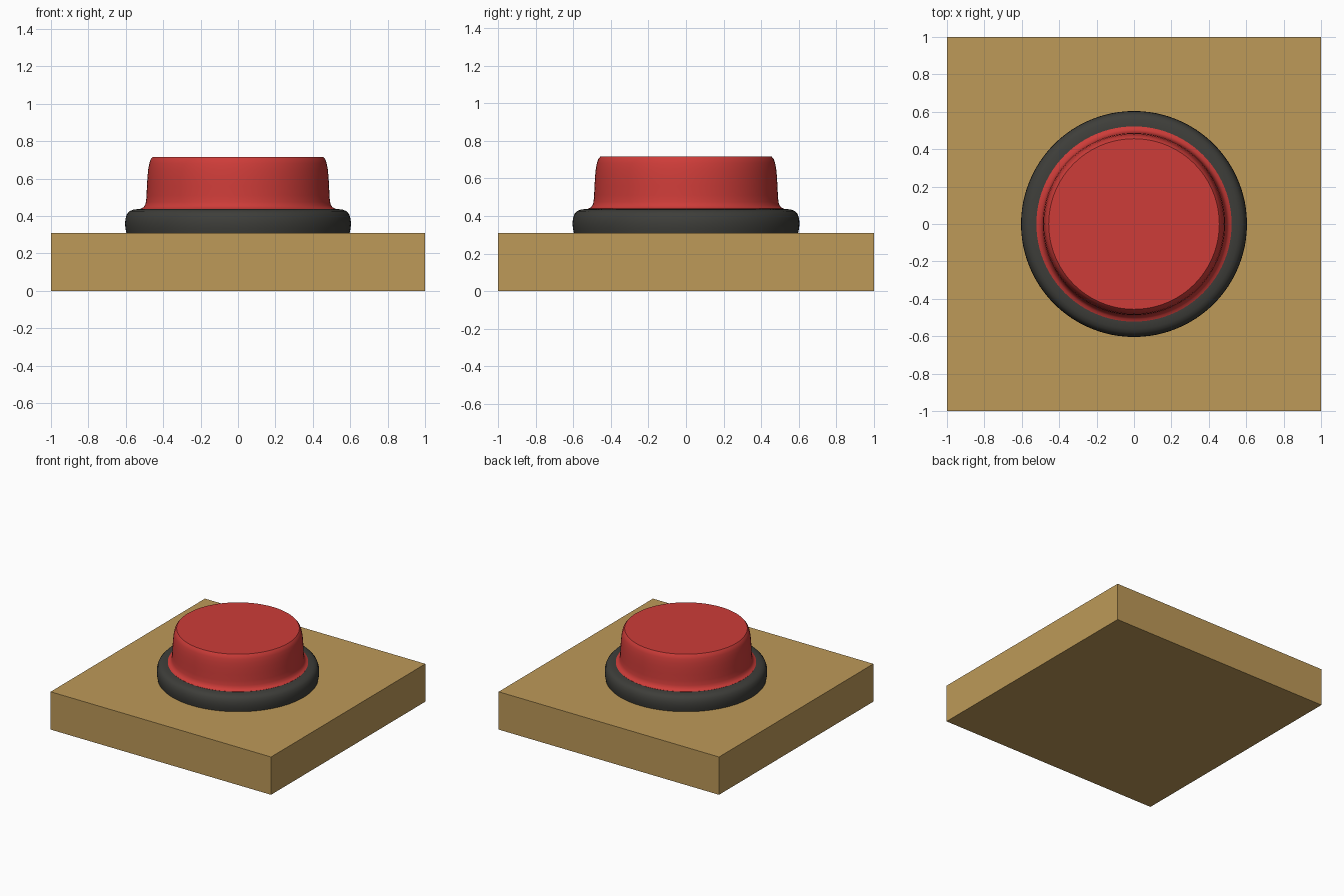
import bpy, bmesh, math

if "Cube" in bpy.data.objects:
    bpy.data.objects.remove(bpy.data.objects["Cube"])

SEGMENTS = 96


def paint(obj, name, color):
    mat = bpy.data.materials.new(name)
    mat.diffuse_color = (*color, 1)
    mat.use_nodes = True
    mat.node_tree.nodes["Principled BSDF"].inputs["Base Color"].default_value = mat.diffuse_color
    obj.data.materials.append(mat)


def lathe(name, profile, closed=False):
    """Spin (radius, z) points around z; open profiles get flat end caps."""
    bm = bmesh.new()
    rings = []
    for r, z in profile:
        rings.append([bm.verts.new((r * math.cos(a), r * math.sin(a), z))
                      for a in (2 * math.pi * i / SEGMENTS for i in range(SEGMENTS))])
    pairs = list(zip(rings, rings[1:]))
    if closed:
        pairs.append((rings[-1], rings[0]))
    else:
        bm.faces.new(rings[0][::-1])
        bm.faces.new(rings[-1])
    for low, high in pairs:
        for i in range(SEGMENTS):
            j = (i + 1) % SEGMENTS
            bm.faces.new((low[i], low[j], high[j], high[i]))
    bmesh.ops.recalc_face_normals(bm, faces=bm.faces[:])
    mesh = bpy.data.meshes.new(name)
    bm.to_mesh(mesh)
    bm.free()
    obj = bpy.data.objects.new(name, mesh)
    bpy.context.collection.objects.link(obj)
    bpy.ops.object.select_all(action='DESELECT')
    bpy.context.view_layer.objects.active = obj
    obj.select_set(True)
    bpy.ops.object.shade_smooth_by_angle(angle=math.radians(35))
    return obj


# Square mounting block
bpy.ops.mesh.primitive_cube_add(size=1, location=(0, 0, 0.155))
base = bpy.context.object
base.name = "base_block"
base.scale = (2, 2, 0.31)
paint(base, "tan", (0.51, 0.32, 0.098))

# Dark rounded collar
collar = lathe("collar", [
    (0.49, 0.31), (0.597, 0.31), (0.602, 0.335), (0.604, 0.36), (0.602, 0.385),
    (0.594, 0.41), (0.58, 0.426), (0.56, 0.434), (0.53, 0.438), (0.49, 0.438)],
    closed=True)
paint(collar, "dark_grey", (0.048, 0.048, 0.042))

# Red push button with flared foot and rounded shoulder
button = lathe("button", [
    (0.522, 0.434), (0.522, 0.439), (0.508, 0.445), (0.498, 0.456), (0.492, 0.475),
    (0.489, 0.51), (0.487, 0.56), (0.484, 0.61), (0.480, 0.65), (0.474, 0.682),
    (0.467, 0.703), (0.456, 0.716)])
paint(button, "red", (0.61, 0.045, 0.04))
